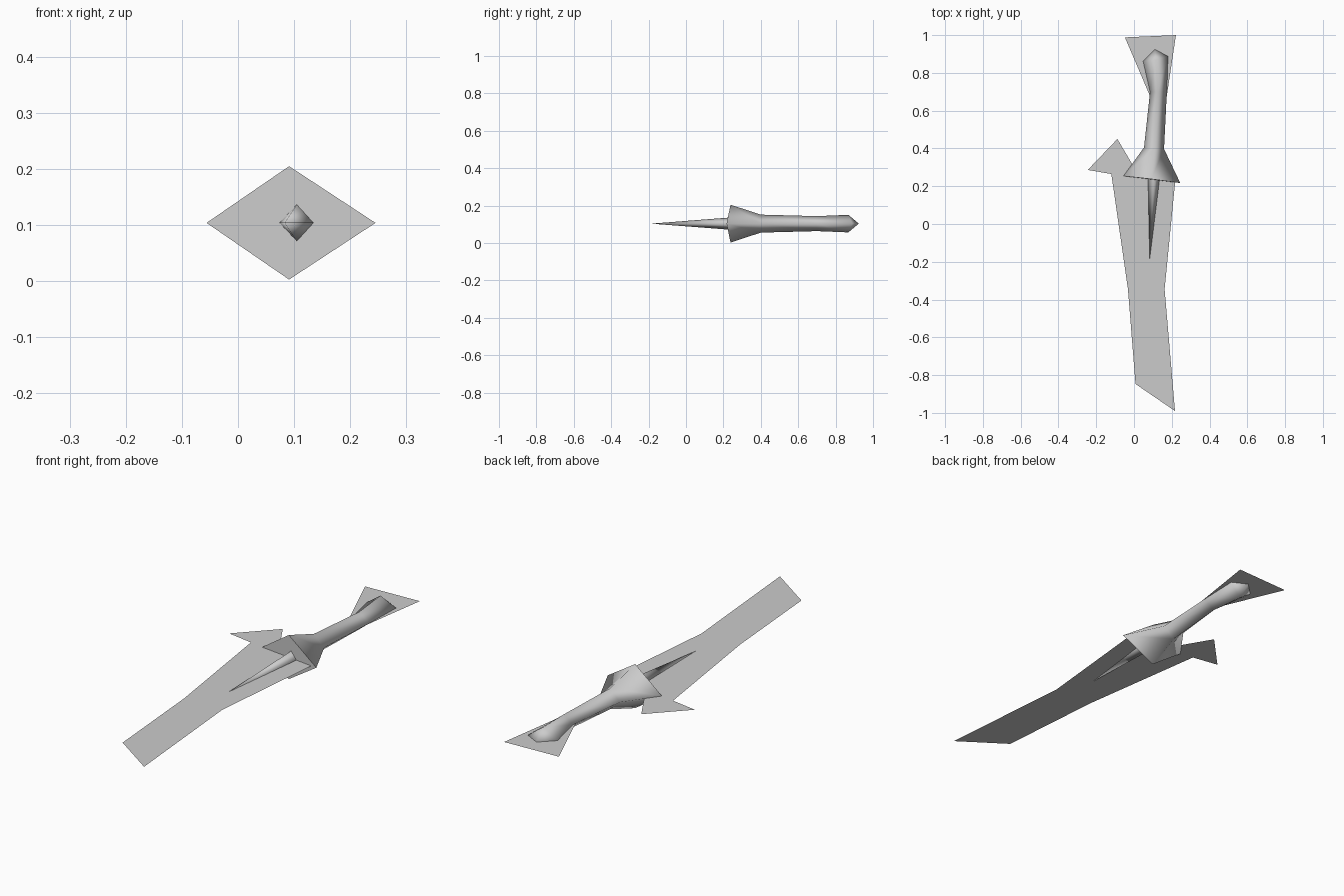
import bpy
import bmesh

cube = bpy.data.objects.get("Cube")
if cube:
    bpy.data.objects.remove(cube, do_unlink=True)

grey = bpy.data.materials.new("plain grey")
grey.use_nodes = True
GREY = (0.6, 0.6, 0.6, 1)
grey.diffuse_color = GREY
grey.node_tree.nodes["Principled BSDF"].inputs["Base Color"].default_value = GREY

MID = 0.104  # height of the blade plane


def finish(name, bm):
    mesh = bpy.data.meshes.new(name)
    bm.to_mesh(mesh)
    bm.free()
    mesh.materials.append(grey)
    obj = bpy.data.objects.new(name, mesh)
    bpy.context.collection.objects.link(obj)
    return obj


def plate(name, outline):
    """Flat sheet in the blade plane."""
    bm = bmesh.new()
    face = bm.faces.new([bm.verts.new((x, y, MID)) for x, y in outline])
    face.normal_update()
    if face.normal.z < 0:
        face.normal_flip()
    bmesh.ops.triangulate(bm, faces=[face])
    return finish(name, bm)


def diamond_loft(name, rings, tip):
    """Smooth four-sided loft with a flat sharp-edged start and a pointed end.
    Each ring: left (x, y), right (x, y), ridge (x, y), half height."""
    bm = bmesh.new()
    loops = []
    for left, right, ridge, h in rings:
        pts = [(*left, MID), (*ridge, MID + h), (*right, MID), (*ridge, MID - h)]
        loops.append([bm.verts.new(p) for p in pts])
    cap = bm.faces.new(loops[0])
    end = bm.verts.new(tip)
    for i in range(4):
        j = (i + 1) % 4
        for a, b in zip(loops, loops[1:]):
            bm.faces.new((a[i], a[j], b[j], b[i]))
        bm.faces.new((loops[-1][i], loops[-1][j], end))
    bmesh.ops.recalc_face_normals(bm, faces=bm.faces)
    for f in bm.faces:
        f.smooth = f is not cap
    for e in cap.edges:
        e.smooth = False
    return finish(name, bm)


# Blade sheet with the hooked barb, tucked into the guard
plate("blade", [
    (0.217, -0.99), (0.162, -0.345), (0.217, 0.215), (0.20, 0.25),
    (0.03, 0.25), (-0.088, 0.45), (-0.245, 0.286), (-0.12, 0.265),
    (-0.032, -0.345), (0.008, -0.847)])

# Flared sheet at the end of the grip
plate("pommel_plate", [
    (0.165, 0.62), (0.222, 1.0), (-0.048, 0.988), (0.09, 0.665), (0.11, 0.62)])

# Guard, grip and pommel as one loft
diamond_loft("guard_and_grip", [
    ((-0.056, 0.254), (0.245, 0.217), (0.091, 0.238), 0.101),
    ((0.053, 0.405), (0.159, 0.397), (0.105, 0.40), 0.048),
    ((0.085, 0.70), (0.174, 0.70), (0.125, 0.70), 0.040),
    ((0.048, 0.862), (0.180, 0.888), (0.114, 0.868), 0.047),
], (0.111, 0.924, MID))

# Spike lying along the blade
diamond_loft("spike", [
    ((0.074, 0.245), (0.135, 0.235), (0.105, 0.24), 0.033),
], (0.083, -0.187, MID))
